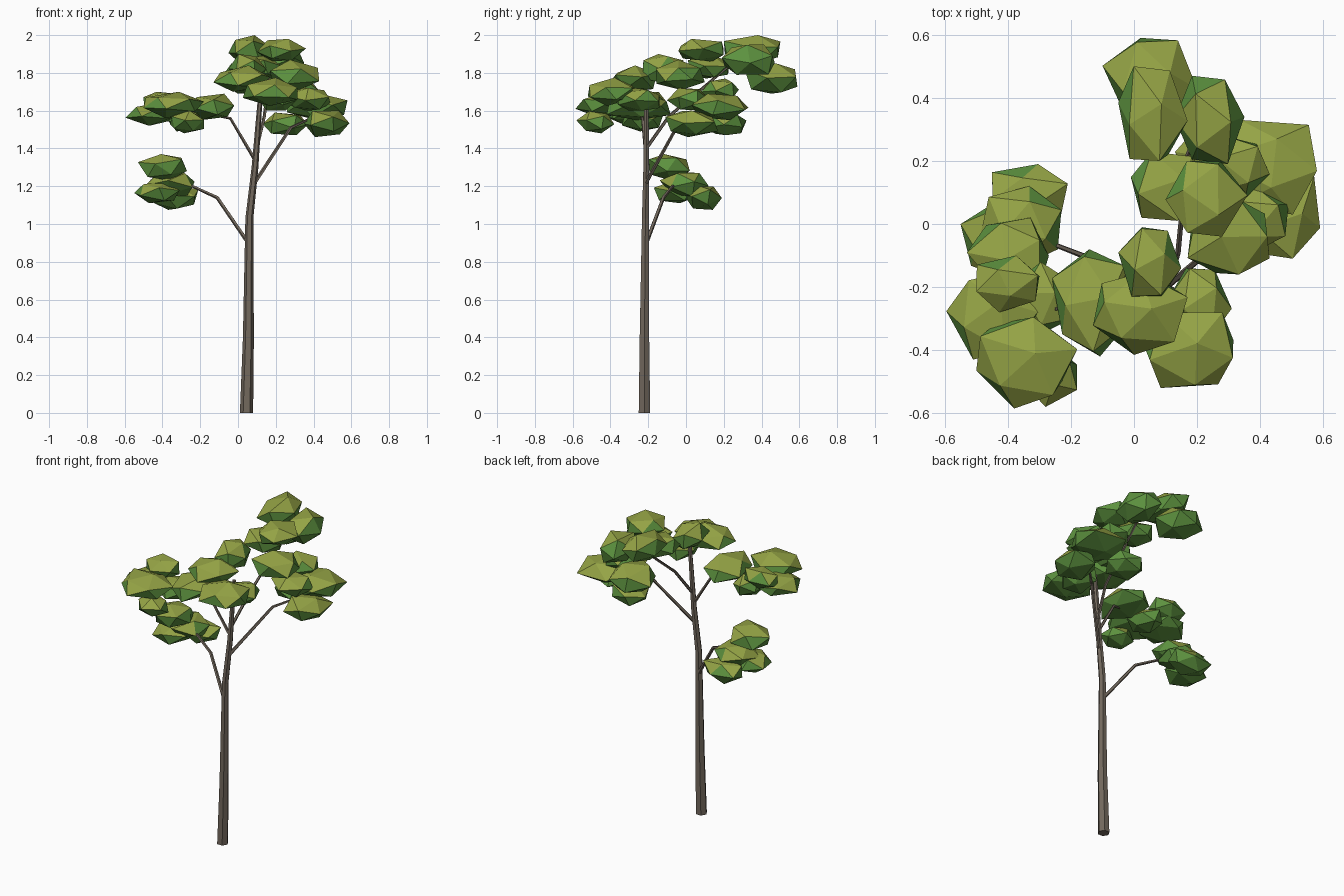
import bpy
import bmesh
import random
from mathutils import Vector, Euler

random.seed(4)

cube = bpy.data.objects.get("Cube")
if cube:
    bpy.data.objects.remove(cube, do_unlink=True)


def make_material(name, colour):
    material = bpy.data.materials.new(name)
    material.use_nodes = True
    material.diffuse_color = (*colour, 1)
    shader = material.node_tree.nodes["Principled BSDF"]
    shader.inputs["Base Color"].default_value = (*colour, 1)
    shader.inputs["Roughness"].default_value = 0.9
    return material


bark = make_material("bark", (0.17, 0.14, 0.11))
olive_leaf = make_material("olive leaf", (0.30, 0.37, 0.06))
green_leaf = make_material("green leaf", (0.11, 0.29, 0.05))


def add_object(name, bm, materials):
    mesh = bpy.data.meshes.new(name)
    bm.to_mesh(mesh)
    bm.free()
    for material in materials:
        mesh.materials.append(material)
    item = bpy.data.objects.new(name, mesh)
    bpy.context.collection.objects.link(item)
    return item


def add_limb(name, path, sides):
    """Tapered faceted limb through (x, y, z, radius) points."""
    bm = bmesh.new()
    points = [Vector(p[:3]) for p in path]
    rings = []
    for i, point in enumerate(points):
        along = points[min(i + 1, len(points) - 1)] - points[max(i - 1, 0)]
        if i == 0 and name == "trunk":
            along = Vector((0, 0, 1))
        side = along.cross(Vector((0, 1, 0))).normalized()
        other = side.cross(along).normalized()
        ring = []
        for k in range(sides):
            turn = Euler((0, 0, 6.2832 * k / sides)).to_matrix() @ Vector((1, 0, 0))
            ring.append(bm.verts.new(point + path[i][3] * (side * turn.x + other * turn.y)))
        rings.append(ring)
    for low, high in zip(rings, rings[1:]):
        for k in range(sides):
            n = (k + 1) % sides
            bm.faces.new((low[k], low[n], high[n], high[k]))
    bm.faces.new(rings[0])
    bm.faces.new(rings[-1])
    bmesh.ops.recalc_face_normals(bm, faces=bm.faces)
    return add_object(name, bm, [bark])


def add_clump(name, centre, half_size):
    """Irregular faceted leaf clump, olive above and green below."""
    bm = bmesh.new()
    bmesh.ops.create_icosphere(bm, subdivisions=1, radius=1)
    spin = Euler([random.uniform(0, 6) for _ in range(3)]).to_matrix()
    for v in bm.verts:
        v.co = spin @ v.co * random.uniform(0.85, 1.1)
    bmesh.ops.convex_hull(bm, input=bm.verts)
    for axis in range(3):
        values = [v.co[axis] for v in bm.verts]
        low, high = min(values), max(values)
        for v in bm.verts:
            share = 2 * (v.co[axis] - low) / (high - low) - 1
            v.co[axis] = centre[axis] + half_size[axis] * share
    bmesh.ops.recalc_face_normals(bm, faces=bm.faces)
    bm.normal_update()
    for face in bm.faces:
        face.material_index = 0 if face.normal.z > 0.55 else 1
    return add_object(name, bm, [olive_leaf, green_leaf])


# Trunk and branches
add_limb("trunk", [(0.045, -0.22, 0, 0.035), (0.055, -0.22, 0.4, 0.029),
                   (0.06, -0.215, 1.03, 0.021), (0.09, -0.21, 1.3, 0.018),
                   (0.12, -0.21, 1.7, 0.012)], 6)
add_limb("low_right_branch", [(0.055, -0.21, 0.9, 0.011), (-0.11, -0.12, 1.14, 0.01),
                              (-0.24, -0.07, 1.2, 0.008), (-0.36, -0.04, 1.2, 0.005)], 5)
add_limb("high_right_branch", [(0.09, -0.21, 1.34, 0.01), (-0.04, -0.23, 1.56, 0.008),
                               (-0.25, -0.27, 1.6, 0.005)], 5)
add_limb("left_branch", [(0.09, -0.21, 1.22, 0.011), (0.28, -0.05, 1.51, 0.009),
                         (0.43, 0.09, 1.58, 0.005)], 5)
add_limb("back_branch", [(0.1, -0.21, 1.4, 0.01), (0.14, -0.09, 1.57, 0.009),
                         (0.17, 0.22, 1.83, 0.007), (0.2, 0.3, 1.88, 0.004)], 5)

# Leaf clusters: x, y, z, half width, half depth, half height
clusters = {
    "back_crown_leaves": [
        (0.05, 0.45, 1.77, 0.15, 0.14, 0.08), (0.06, 0.35, 1.92, 0.11, 0.15, 0.08),
        (0.24, 0.33, 1.87, 0.11, 0.14, 0.08), (0.23, 0.08, 1.92, 0.13, 0.12, 0.06),
        (0.11, 0.12, 1.83, 0.12, 0.11, 0.06), (0.3, -0.03, 1.79, 0.13, 0.13, 0.08)],
    "left_leaves": [
        (0.42, 0.18, 1.62, 0.16, 0.15, 0.07), (0.47, 0.03, 1.53, 0.12, 0.14, 0.07),
        (0.32, 0.18, 1.71, 0.11, 0.1, 0.06), (0.25, 0.21, 1.53, 0.12, 0.11, 0.06),
        (0.37, 0.01, 1.66, 0.12, 0.11, 0.06)],
    "front_crown_leaves": [
        (0.02, -0.285, 1.77, 0.15, 0.13, 0.07), (0.17, -0.4, 1.7, 0.145, 0.12, 0.075),
        (0.21, -0.26, 1.66, 0.1, 0.12, 0.06), (0.05, -0.12, 1.82, 0.1, 0.11, 0.08),
        (-0.14, -0.25, 1.62, 0.12, 0.17, 0.07)],
    "high_right_leaves": [
        (-0.34, -0.44, 1.63, 0.16, 0.145, 0.07), (-0.45, -0.29, 1.58, 0.145, 0.14, 0.06),
        (-0.28, -0.23, 1.55, 0.09, 0.11, 0.06), (-0.4, -0.19, 1.64, 0.1, 0.09, 0.06),
        (-0.27, -0.48, 1.54, 0.09, 0.1, 0.06)],
    "low_right_leaves": [
        (-0.33, 0.09, 1.14, 0.12, 0.1, 0.065), (-0.36, -0.01, 1.21, 0.13, 0.13, 0.065),
        (-0.4, -0.09, 1.3, 0.13, 0.11, 0.07), (-0.43, -0.05, 1.17, 0.12, 0.12, 0.06)],
}
for cluster, clumps in clusters.items():
    for number, clump in enumerate(clumps, 1):
        add_clump(f"{cluster}_{number}", clump[:3], clump[3:])
